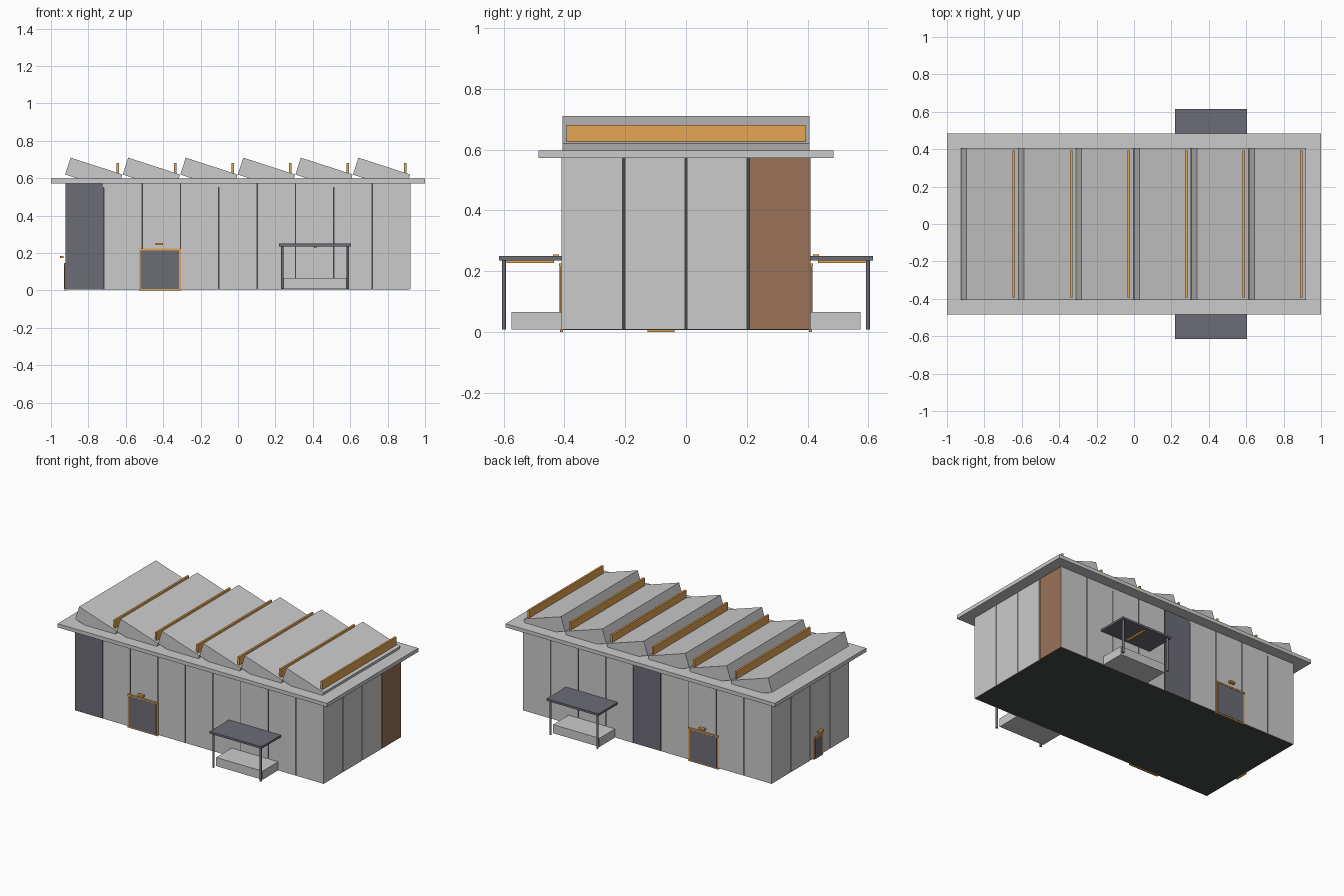
import bpy
from math import atan2, hypot

if "Cube" in bpy.data.objects:
    bpy.data.objects.remove(bpy.data.objects["Cube"])


def mat(name, rgb):
    m = bpy.data.materials.new(name)
    m.diffuse_color = (*rgb, 1)
    m.use_nodes = True
    m.node_tree.nodes["Principled BSDF"].inputs["Base Color"].default_value = m.diffuse_color
    return m


DARK = mat("charcoal", (0.15, 0.15, 0.18))
CORE = mat("core_dark", (0.06, 0.065, 0.065))
BROWN = mat("rust_brown", (0.33, 0.17, 0.10))
ORANGE = mat("orange", (0.78, 0.38, 0.09))


def finish(ob, name, m):
    ob.name = name
    if m:
        ob.data.materials.append(m)
    return ob


def box(name, x, y, z, m=None):
    """Axis-aligned box from (min, max) ranges."""
    bpy.ops.mesh.primitive_cube_add(size=1, location=[sum(r) / 2 for r in (x, y, z)])
    ob = bpy.context.object
    ob.scale = [abs(r[1] - r[0]) for r in (x, y, z)]
    bpy.ops.object.transform_apply(location=False, rotation=False, scale=True)
    return finish(ob, name, m)


HX, HY = 0.9225, 0.41      # outer wall faces
W, G = 0.205, 0.0035       # panel pitch and half gap
Z0, Z1 = 0.008, 0.575

# Dark core showing through the panel gaps
box("building_core", (-HX + .005, HX - .005), (-HY + .005, HY - .005), (Z0 - .002, Z1), CORE)

# Long walls: nine panels each, one charcoal accent
for side, s, accent in (("front", -1, 0), ("back", 1, 4)):
    for i in range(9):
        a = -HX + i * W
        lo = a if i == 0 else a + G
        hi = a + W if i == 8 else a + W - G
        box(f"{side}_panel_{i + 1}", (lo, hi), (s * (HY - .012), s * HY), (Z0, Z1),
            DARK if i == accent else None)

# End walls: four panels each, one brown accent on the right
for side, s, accent in (("left", -1, None), ("right", 1, 3)):
    for i in range(4):
        a = -HY + i * W
        lo = a + (.001 if i == 0 else G)
        hi = a + W - (.001 if i == 3 else G)
        box(f"{side}_panel_{i + 1}", (s * (HX - .012), s * (HX + .0005)), (lo, hi), (Z0, Z1),
            BROWN if i == accent else None)

# Roof slab
box("roof_slab", (-1, 1), (-.485, .485), (.573, .598))

# Sawtooth roof: tilted boxes, each with an orange strip near its low end
PITCH = 0.3077
dx, dz = 0.277, -0.09
length, thick = hypot(dx, dz), 0.095
for i in range(6):
    x0 = -0.925 + i * PITCH
    bpy.ops.mesh.primitive_cube_add(size=1, location=(x0 + .154, 0, .620))
    t = bpy.context.object
    t.scale = (length, 2 * (HY - .003), thick)
    bpy.ops.object.transform_apply(location=False, rotation=False, scale=True)
    t.rotation_euler.y = atan2(-dz, dx)
    finish(t, f"sawtooth_{i + 1}", None)
    xs = x0 + .281
    box(f"roof_strip_{i + 1}", (xs - .0065, xs + .0065), (-.393, .393), (.626, .682), ORANGE)

for side, s in (("front", -1), ("back", 1)):
    # Roller door with orange surround and lamp
    box(f"{side}_door_frame", (-.53, -.306), (s * (HY - .006), s * .414), (0, .225), ORANGE)
    box(f"{side}_door", (-.52, -.316), (s * HY, s * .4165), (.008, .214), DARK)
    box(f"{side}_door_header", (-.53, -.306), (s * HY, s * .4175), (.215, .225), ORANGE)
    box(f"{side}_door_lamp", (-.44, -.40), (s * .418, s * .438), (.243, .255), ORANGE)
    # Loading dock: canopy, light, posts and platform
    box(f"{side}_canopy", (.22, .605), (s * (HY - .003), s * .615), (.236, .25), DARK)
    box(f"{side}_canopy_light", (.406, .42), (s * .435, s * .59), (.227, .237), ORANGE)
    box(f"{side}_dock_platform", (.24, .585), (s * (HY - .003), s * .575), (.008, .066))
    for n, x in (("left", .2375), ("right", .5875)):
        bpy.ops.mesh.primitive_cylinder_add(vertices=12, radius=.007, depth=.23,
                                            location=(x, s * .599, .123))
        finish(bpy.context.object, f"{side}_canopy_post_{n}", DARK)

# Small side door on the left end
box("side_door_frame", (-.927, -HX + .006), (-.127, -.038), (0, .148), ORANGE)
box("side_door", (-.9295, -HX), (-.118, -.047), (.007, .138), DARK)
box("side_door_header", (-.9305, -HX), (-.127, -.038), (.139, .148), ORANGE)
box("side_door_lamp", (-.953, -.933), (-.1025, -.0625), (.173, .185), ORANGE)
